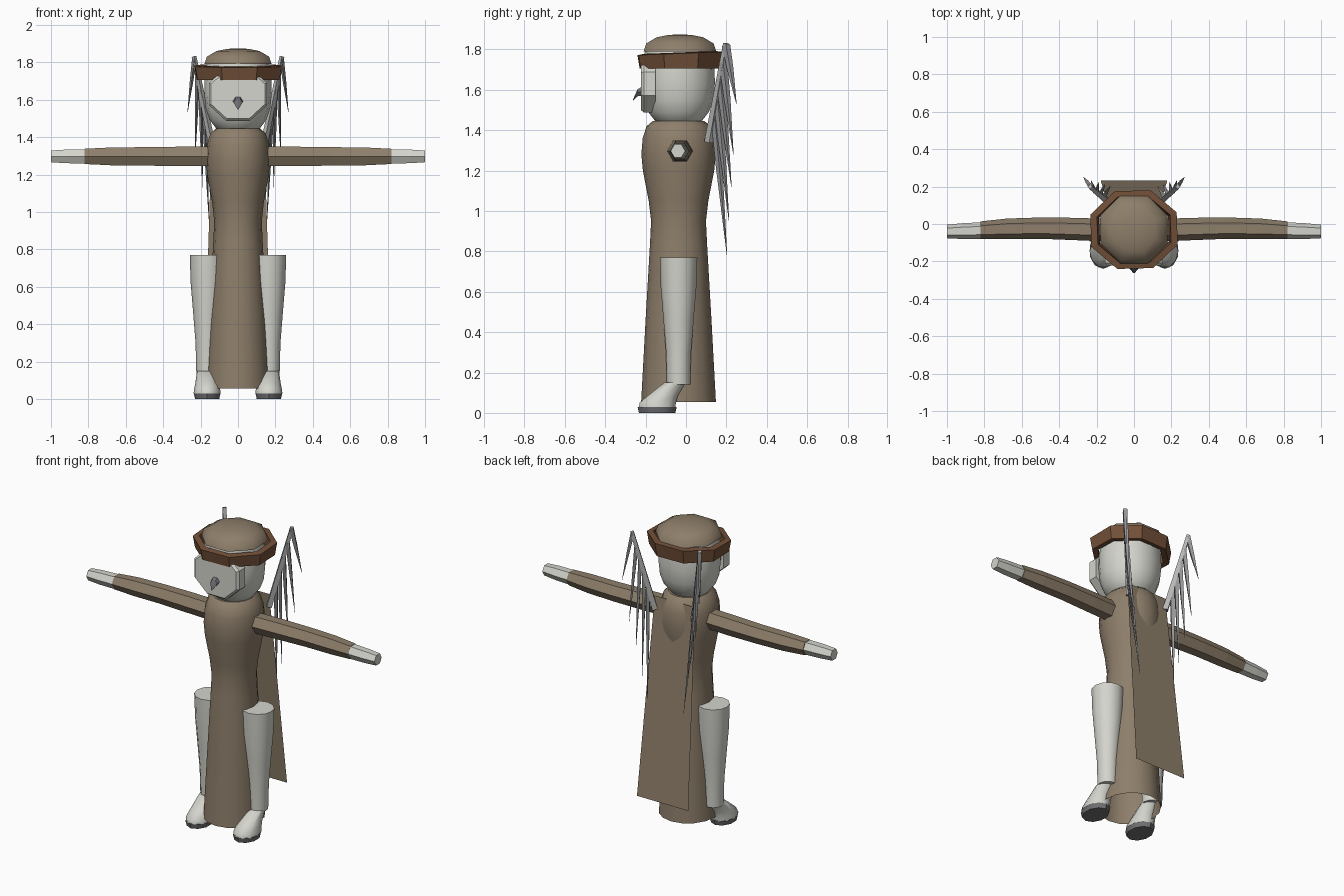
import bpy, bmesh
from math import sin, cos, pi, radians
from mathutils import Vector

if "Cube" in bpy.data.objects:
    bpy.data.objects.remove(bpy.data.objects["Cube"])


def material(name, r, g, b):
    m = bpy.data.materials.new(name)
    m.use_nodes = True
    m.diffuse_color = (r, g, b, 1)
    m.node_tree.nodes["Principled BSDF"].inputs["Base Color"].default_value = (r, g, b, 1)
    return m


CLOTH = material("tan_cloth", 0.27, 0.21, 0.145)
PALE = material("pale_white", 0.66, 0.66, 0.61)
LEATHER = material("brown_leather", 0.17, 0.08, 0.04)
DARK = material("dark_grey", 0.16, 0.16, 0.17)
GREY = material("feather_grey", 0.30, 0.30, 0.31)
BONE = material("bone_grey", 0.47, 0.47, 0.46)
CY = -0.037  # depth of the body axis


def finish(name, bm, mat, angle):
    bmesh.ops.remove_doubles(bm, verts=bm.verts, dist=1e-5)
    bmesh.ops.recalc_face_normals(bm, faces=bm.faces)
    me = bpy.data.meshes.new(name)
    bm.to_mesh(me)
    bm.free()
    me.materials.append(mat)
    if angle:
        me.shade_smooth()
        me.set_sharp_from_angle(angle=radians(angle))
    ob = bpy.data.objects.new(name, me)
    bpy.context.collection.objects.link(ob)
    return ob


def loft(name, rings, mat, n=16, u=(1, 0, 0), v=(0, 1, 0), angle=40, turn=0.0, caps=(True, True)):
    """Skin rings of (centre, radius along u, radius along v)."""
    bm = bmesh.new()
    u, v = Vector(u), Vector(v)
    loops = []
    for c, ru, rv in rings:
        angles = [turn + 2 * pi * i / n for i in range(n)]
        loops.append([bm.verts.new(Vector(c) + u * ru * cos(a) + v * rv * sin(a)) for a in angles])
    for a, b in zip(loops, loops[1:]):
        for i in range(n):
            j = (i + 1) % n
            bm.faces.new((a[i], a[j], b[j], b[i]))
    if caps[0]:
        bm.faces.new(loops[0])
    if caps[1]:
        bm.faces.new(loops[-1])
    return finish(name, bm, mat, angle)


def lathe(name, profile, mat, x=0.0, y=CY, stretch=1.0, **kw):
    return loft(name, [((x, y, z), r, r * stretch) for z, r in profile], mat, **kw)


def spike(name, a, b, ra, rb, mat, flat=0.6):
    """Thin four-sided taper between two points."""
    a, b = Vector(a), Vector(b)
    d = (b - a).normalized()
    u = d.cross(Vector((1, 0, 0))).normalized()
    return loft(name, [(a, ra, ra * flat), (b, rb, rb * flat)], mat, n=4, u=u, v=d.cross(u), angle=0)


# Robe, open at the hem
lathe("robe", [(0.055, 0.173), (0.45, 0.153), (0.84, 0.132), (0.95, 0.127), (1.05, 0.138),
               (1.2, 0.165), (1.28, 0.172), (1.36, 0.166), (1.42, 0.148), (1.445, 0.12)],
      CLOTH, stretch=1.07, caps=(False, True))

# Head, cap and octagonal headband
lathe("head", [(1.42, 0.07), (1.445, 0.115), (1.49, 0.15), (1.55, 0.172), (1.63, 0.18),
               (1.72, 0.178), (1.80, 0.165)], PALE)
lathe("cap_dome", [(1.79, 0.195), (1.83, 0.18), (1.86, 0.125), (1.872, 0.06), (1.874, 0.01)],
      CLOTH, n=8, y=-0.03, turn=pi / 8, angle=60)
bm = bmesh.new()
rows = []
for r, z, tilt in ((0.237, 1.705, 0.0), (0.25, 1.78, 0.035), (0.212, 1.785, 0.035), (0.2, 1.71, 0.0)):
    ring = [pi / 8 + 0.03 + pi * i / 4 for i in range(8)]
    rows.append([bm.verts.new((r * cos(a), -0.03 + 0.9 * r * sin(a), z + tilt * r * sin(a))) for a in ring])
for k in range(4):
    a, b = rows[k], rows[(k + 1) % 4]
    for i in range(8):
        j = (i + 1) % 8
        bm.faces.new((a[i], a[j], b[j], b[i]))
finish("headband", bm, LEATHER, 0)

# Face plate with bevelled rim, and beak
loft("face_plate", [((0, y, 1.63), r, r * 0.92) for y, r in ((-0.15, 0.168), (-0.208, 0.168), (-0.222, 0.155))],
     PALE, n=8, v=(0, 0, 1), turn=pi / 8, angle=0)
loft("beak", [((0, -0.215, 1.595), 0.028, 0.027), ((0, -0.24, 1.585), 0.024, 0.02),
              ((0, -0.262, 1.55), 0.003, 0.004)], DARK, n=6, v=(0, 0, 1), angle=0)

# Cape sheet
bm = bmesh.new()
corners = ((-0.14, 0.11, 1.42), (0.14, 0.11, 1.42), (0.178, 0.232, 0.2), (-0.178, 0.232, 0.2))
bm.faces.new([bm.verts.new(c) for c in corners])
finish("cape", bm, CLOTH, 0)

for s, side in ((1, "left"), (-1, "right")):
    # Six-sided sleeves and hands
    arm = dict(n=6, u=(0, 1, 0), v=(0, 0, 1), angle=0)

    def limb(name, stations, mat):
        loft(f"{side}_{name}", [((s * x, y, 1.297), r, r) for x, y, r in stations], mat, **arm)

    limb("upper_arm", [(0.1, -0.035, 0.06), (0.3, -0.027, 0.06), (0.5, -0.022, 0.057)], CLOTH)
    limb("forearm", [(0.5, -0.022, 0.057), (0.68, -0.026, 0.055), (0.82, -0.033, 0.047)], CLOTH)
    limb("hand", [(0.82, -0.035, 0.044), (0.92, -0.038, 0.042), (1.0, -0.04, 0.036)], PALE)

    # Leg, shoe and sole
    fx = s * 0.165
    lathe(f"{side}_leg", [(0.14, 0.058), (0.3, 0.062), (0.45, 0.074), (0.62, 0.088), (0.77, 0.093)],
          PALE, x=fx, n=12)
    loft(f"{side}_shoe", [((fx, -0.143, 0.028), 0.073, 0.094), ((fx, -0.14, 0.05), 0.07, 0.095),
                          ((fx, -0.115, 0.085), 0.063, 0.078), ((fx, -0.055, 0.15), 0.054, 0.055)],
         PALE, n=10, angle=50)
    loft(f"{side}_sole", [((fx, -0.143, 0), 0.068, 0.09), ((fx, -0.143, 0.03), 0.075, 0.097)],
         DARK, n=10, turn=pi / 10)

    # Skeletal wing: a slanted bone with hanging feathers
    top, root = Vector((s * 0.235, 0.2, 1.83)), Vector((s * 0.135, 0.115, 1.34))
    spike(f"{side}_wing_bone", root, top, 0.025, 0.016, BONE, 0.8)
    tips = ((0.27, 0.25, 1.53), (0.23, 0.235, 1.28), (0.19, 0.225, 1.12), (0.155, 0.213, 0.95), (0.125, 0.203, 0.78))
    for i, (x, y, z) in enumerate(tips):
        base = top.lerp(root, 0.02 + 0.17 * i)
        tip = Vector((s * x, y, z))
        mid = base.lerp(tip, 0.4)
        spike(f"{side}_feather_{i + 1}", base, mid, 0.021, 0.016, GREY)
        spike(f"{side}_feather_tip_{i + 1}", mid, tip, 0.016, 0.001, GREY)
